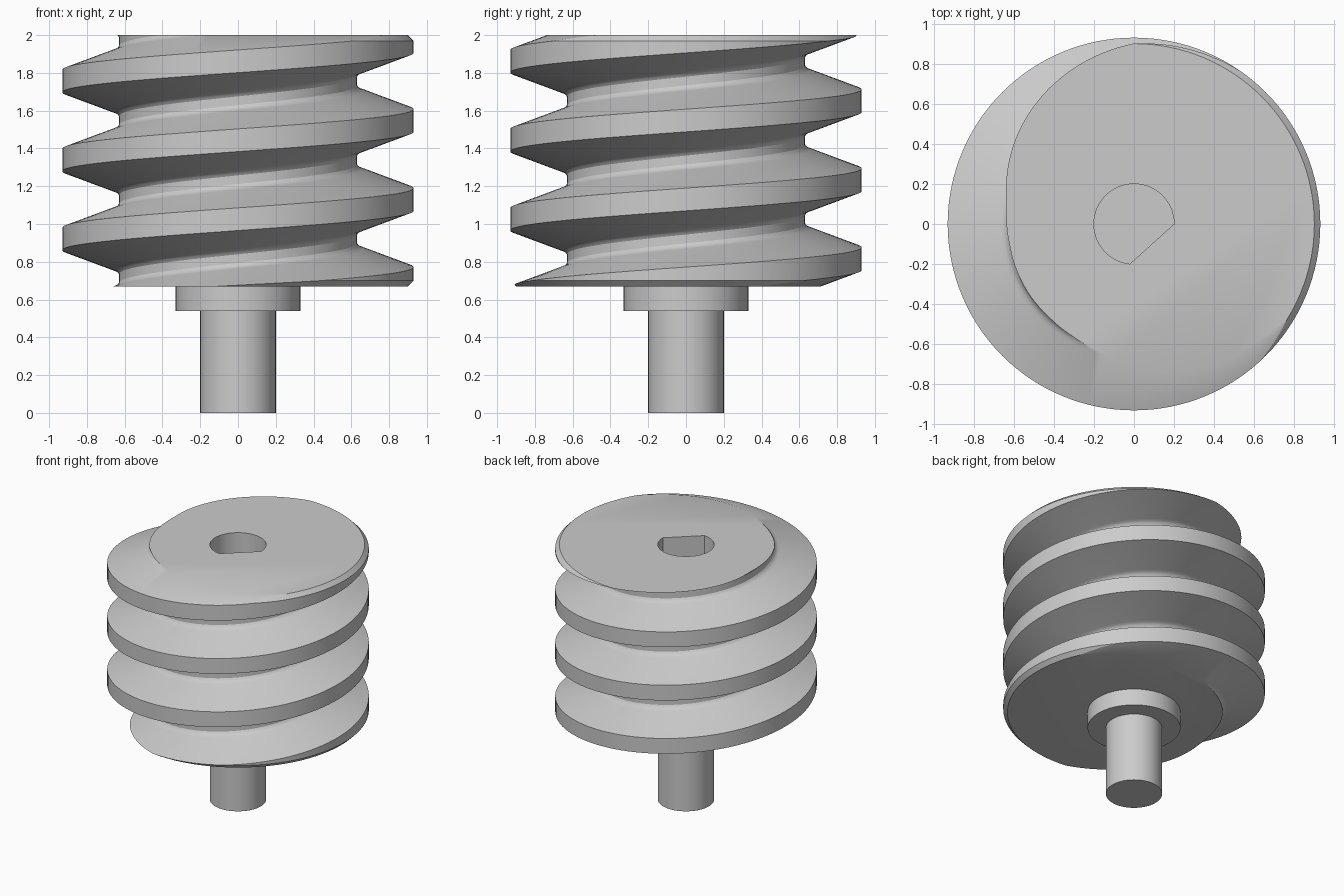
import bpy, bmesh
from math import pi, sin, cos, radians

cube = bpy.data.objects.get("Cube")
if cube:
    bpy.data.objects.remove(cube, do_unlink=True)

grey = bpy.data.materials.new("plain_grey")
grey.use_nodes = True
grey.diffuse_color = (0.6, 0.6, 0.6, 1)
grey.node_tree.nodes["Principled BSDF"].inputs["Base Color"].default_value = (0.6, 0.6, 0.6, 1)

PITCH, CREST_Z = 0.418, 1.13
BOTTOM, TOP = 0.67, 2.0
SEGMENTS = 128


def finish(bm, name):
    bmesh.ops.recalc_face_normals(bm, faces=bm.faces)
    mesh = bpy.data.meshes.new(name)
    bm.to_mesh(mesh)
    bm.free()
    mesh.materials.append(grey)
    obj = bpy.data.objects.new(name, mesh)
    bpy.context.collection.objects.link(obj)
    return obj


def prism(name, outline, z0, z1):
    bm = bmesh.new()
    face = bm.faces.new([bm.verts.new((x, y, z0)) for x, y in outline])
    new = bmesh.ops.extrude_face_region(bm, geom=[face])["geom"]
    for v in new:
        if isinstance(v, bmesh.types.BMVert):
            v.co.z = z1
    return finish(bm, name)


def arc(radius, degrees, steps, closed=False):
    last = steps if closed else steps - 1
    return [(radius * cos(radians(degrees) * i / last),
             radius * sin(radians(degrees) * i / last)) for i in range(steps)]


def lathe(name, profile):
    bm = bmesh.new()
    rings = [[bm.verts.new((x, y, z)) for x, y in arc(r, 360, SEGMENTS, True)]
             for r, z in profile]
    for a, b in zip(rings, rings[1:]):
        for i in range(SEGMENTS):
            j = (i + 1) % SEGMENTS
            bm.faces.new((a[i], a[j], b[j], b[i]))
    bm.faces.new(rings[0])
    bm.faces.new(rings[-1])
    return finish(bm, name)


def cut(obj, cutter, operation):
    cutter.hide_render = True
    mod = obj.modifiers.new("cut", "BOOLEAN")
    mod.object, mod.operation, mod.solver = cutter, operation, "EXACT"
    bpy.context.view_layer.objects.active = obj
    bpy.ops.object.modifier_apply(modifier=mod.name)
    bpy.data.objects.remove(cutter, do_unlink=True)


def smooth(obj):
    bpy.ops.object.select_all(action="DESELECT")
    obj.select_set(True)
    bpy.context.view_layer.objects.active = obj
    bpy.ops.object.shade_smooth_by_angle(angle=radians(25))


# Thread: one pitch of the section (height from crest centre, radius), swept as a helix
half = [(0.06, 0.93), (0.155, 0.668), (0.162, 0.651), (0.172, 0.638), (0.186, 0.63)]
section = half + [(PITCH - z, r) for z, r in reversed(half)]
turns = range(-4, 5)
bm = bmesh.new()
columns = []
for i in range(SEGMENTS):
    t = i / SEGMENTS
    columns.append([bm.verts.new((r * cos(2 * pi * t), r * sin(2 * pi * t),
                                  CREST_Z + PITCH * (t + k) + z))
                    for k in turns for z, r in section])
columns.append(columns[0][len(section):])
for a, b in zip(columns, columns[1:]):
    for j in range(min(len(a), len(b)) - 1):
        bm.faces.new((a[j], b[j], b[j + 1], a[j + 1]))
for z, side in ((BOTTOM - 0.2, -1), (TOP + 0.2, 1)):
    bmesh.ops.bisect_plane(bm, geom=bm.verts[:] + bm.edges[:] + bm.faces[:],
                           plane_co=(0, 0, z), plane_no=(0, 0, side), clear_outer=True)
bmesh.ops.holes_fill(bm, edges=[e for e in bm.edges if e.is_boundary])
thread = finish(bm, "worm_thread")

# Flat ends with a small chamfer on the rim
blank = lathe("end_trimmer", [(0.9, BOTTOM), (0.97, BOTTOM + 0.07),
                              (0.97, TOP - 0.07), (0.9, TOP)])
cut(thread, blank, "INTERSECT")

# D-shaped socket in the top
socket = prism("socket_cutter", arc(0.2, 264, 72), 1.4, TOP + 0.1)
cut(thread, socket, "DIFFERENCE")

# Collar and shaft below
collar = prism("collar", arc(0.33, 360, 96, True), 0.54, BOTTOM)
shaft = prism("shaft", arc(0.2, 360, 72, True), 0, 0.54)

for part in (thread, collar, shaft):
    smooth(part)
